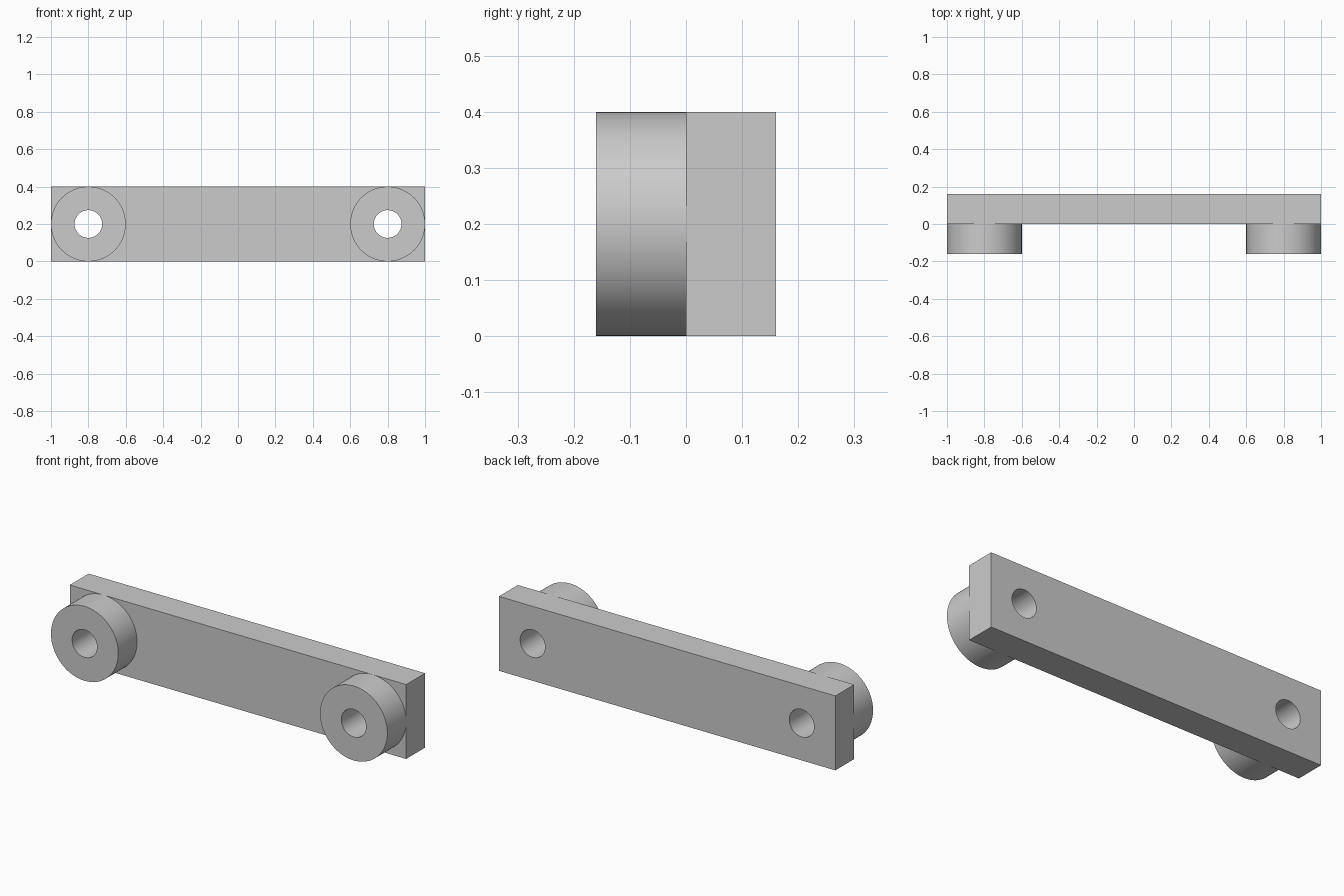
import bpy
import bmesh
from math import radians
from mathutils import Matrix

SEGMENTS = 96
HOLE_RADIUS = 0.074
BOSS_RADIUS = 0.2
BOSS_X = 0.8
MID_Z = 0.2
FRONT_Y, SEAM_Y, BACK_Y = -0.16, 0.0, 0.16

cube = bpy.data.objects.get("Cube")
if cube:
    bpy.data.objects.remove(cube, do_unlink=True)

grey = bpy.data.materials.new("plain grey")
grey.use_nodes = True
colour = (0.6, 0.6, 0.6, 1)
grey.diffuse_color = colour
grey.node_tree.nodes["Principled BSDF"].inputs["Base Color"].default_value = colour


def add_object(name, bm):
    bmesh.ops.recalc_face_normals(bm, faces=bm.faces)
    mesh = bpy.data.meshes.new(name)
    bm.to_mesh(mesh)
    bm.free()
    mesh.materials.append(grey)
    obj = bpy.data.objects.new(name, mesh)
    bpy.context.collection.objects.link(obj)
    return obj


def activate(obj):
    bpy.ops.object.select_all(action="DESELECT")
    obj.select_set(True)
    bpy.context.view_layer.objects.active = obj


def smooth(obj):
    activate(obj)
    bpy.ops.object.shade_smooth_by_angle(angle=radians(30))


# Flat bar behind the bosses
bm = bmesh.new()
bmesh.ops.create_cube(bm, size=1, matrix=Matrix.Translation((0, BACK_Y / 2, MID_Z))
                      @ Matrix.Diagonal((2, BACK_Y, 2 * MID_Z, 1)))
bar = add_object("bar", bm)

for side, label in ((1, "left"), (-1, "right")):
    x = side * BOSS_X

    # Round hole through the bar
    bm = bmesh.new()
    bmesh.ops.create_cone(bm, cap_ends=True, segments=SEGMENTS, radius1=HOLE_RADIUS,
                          radius2=HOLE_RADIUS, depth=1,
                          matrix=Matrix.Translation((x, 0, MID_Z)) @ Matrix.Rotation(radians(90), 4, "X"))
    cutter = add_object(label + "_hole_cutter", bm)
    cutter.hide_render = True
    cut = bar.modifiers.new(label + "_hole", "BOOLEAN")
    cut.operation = "DIFFERENCE"
    cut.solver = "EXACT"
    cut.object = cutter
    activate(bar)
    bpy.ops.object.modifier_apply(modifier=cut.name)
    bpy.data.objects.remove(cutter, do_unlink=True)

    # Ring-shaped boss: its profile spun around the hole axis
    bm = bmesh.new()
    profile = [(BOSS_RADIUS, SEAM_Y), (BOSS_RADIUS, FRONT_Y), (HOLE_RADIUS, FRONT_Y), (HOLE_RADIUS, SEAM_Y)]
    verts = [bm.verts.new((x + r, y, MID_Z)) for r, y in profile]
    edges = [bm.edges.new(pair) for pair in zip(verts, verts[1:] + verts[:1])]
    bmesh.ops.spin(bm, geom=verts + edges, cent=(x, 0, MID_Z), axis=(0, 1, 0),
                   angle=radians(360), steps=SEGMENTS, use_merge=True)
    bmesh.ops.remove_doubles(bm, verts=bm.verts, dist=0.0001)
    smooth(add_object(label + "_boss", bm))

smooth(bar)
